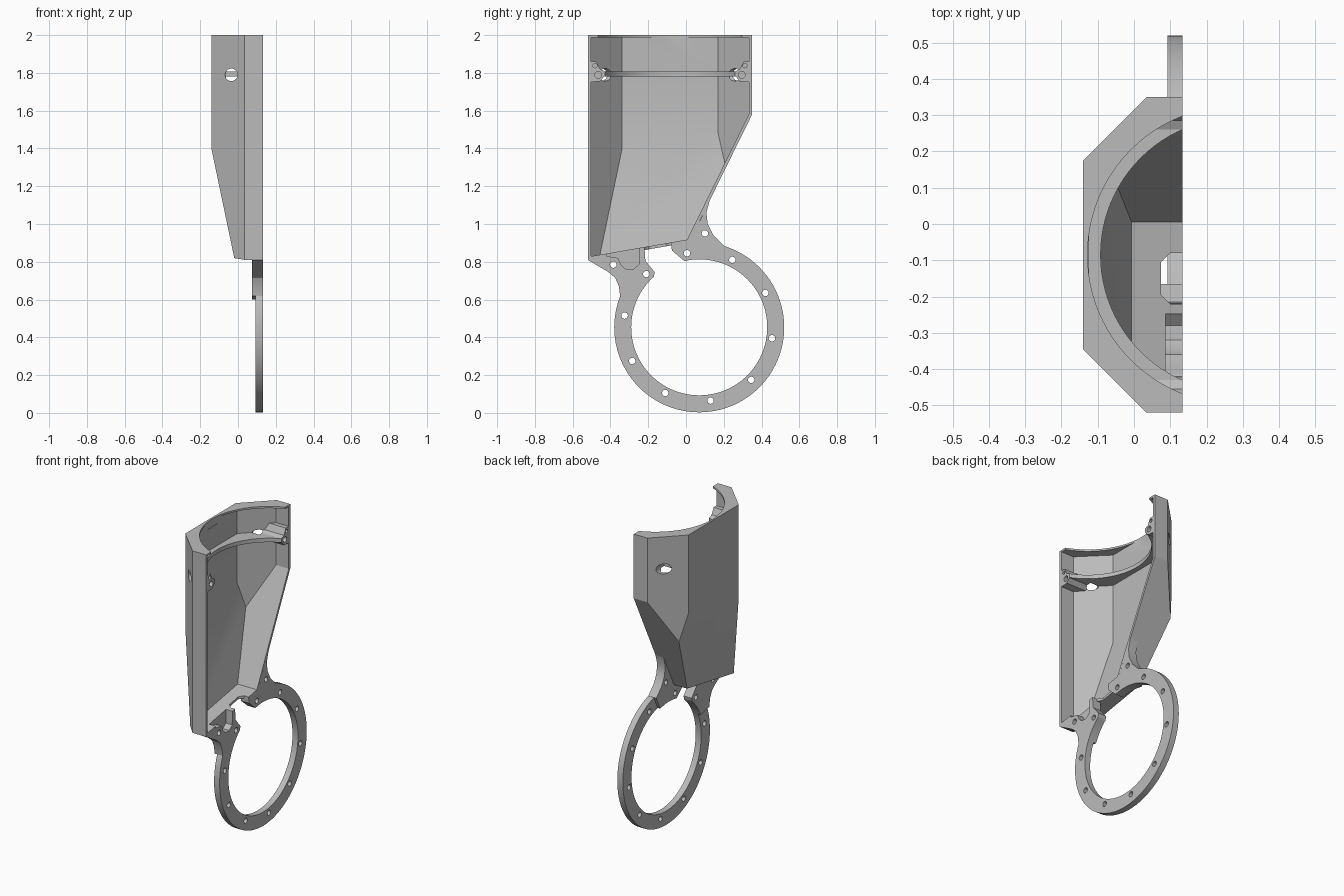
import bpy, bmesh, math
from mathutils import Vector

cube = bpy.data.objects.get("Cube")
if cube:
    bpy.data.objects.remove(cube, do_unlink=True)

GREY = (0.5, 0.5, 0.5, 1)
mat = bpy.data.materials.new("plain grey")
mat.use_nodes = True
mat.diffuse_color = GREY
mat.node_tree.nodes["Principled BSDF"].inputs["Base Color"].default_value = GREY

FACE = 0.133     # open parting face
MID = -0.085     # middle of the housing in y
WALL = 0.016


def finish(name, bm):
    bmesh.ops.recalc_face_normals(bm, faces=bm.faces)
    mesh = bpy.data.meshes.new(name)
    bm.to_mesh(mesh)
    bm.free()
    mesh.materials.append(mat)
    ob = bpy.data.objects.new(name, mesh)
    bpy.context.collection.objects.link(ob)
    return ob


def prism(name, pts, axis, lo, hi):
    """Extrude a 2D outline along an axis."""
    place = {"x": lambda a, b, h: (h, a, b),
             "y": lambda a, b, h: (a, h, b),
             "z": lambda a, b, h: (a, b, h)}[axis]
    bm = bmesh.new()
    rings = [[bm.verts.new(place(a, b, h)) for a, b in pts] for h in (lo, hi)]
    bm.faces.new(rings[0])
    bm.faces.new(rings[1])
    n = len(pts)
    for i in range(n):
        j = (i + 1) % n
        bm.faces.new((rings[0][i], rings[0][j], rings[1][j], rings[1][i]))
    return finish(name, bm)


def circle(a, b, r, n=24):
    return [(a + r * math.cos(2 * math.pi * i / n),
             b + r * math.sin(2 * math.pi * i / n)) for i in range(n)]


def boolean(target, tool, operation="DIFFERENCE"):
    mod = target.modifiers.new("bool", "BOOLEAN")
    mod.operation = operation
    mod.solver = "EXACT"
    mod.object = tool
    bpy.context.view_layer.update()
    deps = bpy.context.evaluated_depsgraph_get()
    mesh = bpy.data.meshes.new_from_object(target.evaluated_get(deps))
    target.modifiers.clear()
    target.data = mesh
    bpy.data.objects.remove(tool, do_unlink=True)


# Planes bounding the housing: point and outward normal
p1, p2, p3 = (Vector(p) for p in
              ((-0.14, -0.345, 1.395), (-0.14, 0.17, 1.485), (-0.02, -0.47, 0.82)))
slope = (p2 - p1).cross(p3 - p1).normalized()
if slope.x > 0:
    slope.negate()
PLANES = [
    (Vector((0, -0.52, 0)), Vector((0, -1, 0))),
    (Vector((0, 0.35, 0)), Vector((0, 1, 0))),
    (Vector((-0.14, 0, 0)), Vector((-1, 0, 0))),
    (Vector((-0.14, -0.345, 0)), Vector((-1, -1, 0)).normalized()),
    (Vector((-0.14, 0.175, 0)), Vector((-1, 1, 0)).normalized()),
    (p1, slope),
    (Vector((0, -0.52, 0.81)), Vector((0, 0.173, -1)).normalized()),
    (Vector((0, 0.35, 1.58)), Vector((0, 2.03, -1)).normalized()),
]


def hull(name, inset, lo, hi, front):
    """Box trimmed by all housing planes, moved inwards by inset."""
    box = prism("box", [(-1, -1), (front, -1), (front, 1), (-1, 1)], "z", lo, hi)
    bm = bmesh.new()
    bm.from_mesh(box.data)
    bpy.data.objects.remove(box, do_unlink=True)
    for co, no in PLANES:
        bmesh.ops.bisect_plane(bm, geom=bm.verts[:] + bm.edges[:] + bm.faces[:],
                               plane_co=co - no * inset, plane_no=no, clear_outer=True)
        bmesh.ops.holes_fill(bm, edges=bm.edges[:], sides=0)
    return finish(name, bm)


def both_ends(pts):
    """The outline and its mirror about the housing middle."""
    return pts, [(2 * MID - y, z) for y, z in pts]


# Housing shell with two pockets, leaving a rib and a top flange
housing = hull("housing", 0, 0.5, 2, FACE)
BOSS = [(-0.6, 1.86), (-0.475, 1.86), (-0.455, 1.82), (-0.43, 1.808),
        (-0.43, 1.785), (-0.455, 1.755), (-0.6, 1.745)]
for lo, hi in ((0.5, 1.782), (1.808, 1.988)):
    pocket = hull("pocket", WALL, lo, hi, 0.3)
    for pts in both_ends(BOSS):
        boolean(pocket, prism("boss", pts, "x", -0.5, 0.5))
    boolean(housing, pocket)

# Round bores through the rib and the flange
boolean(housing, prism("rib_bore", circle(0.285, MID, 0.377, 96), "z", 1.7, 1.9))
boolean(housing, prism("flange_bore", circle(0.282, MID, 0.41, 96), "z", 1.95, 2.1))

# Screw holes in the rib ends and round holes in the chamfers
for y, z, r in ((-0.465, 1.79, 0.018), (-0.482, 1.838, 0.011)):
    for side in (y, 2 * MID - y):
        boolean(housing, prism("screw", circle(side, z, r), "x", 0.05, 0.2))
for lo, hi in ((-0.7, -0.4), (2 * MID + 0.4, 0.5)):
    boolean(housing, prism("side_hole", circle(-0.035, 1.79, 0.033, 32), "y", lo, hi))

# Slot in the floor
boolean(housing, prism("slot", [(0.3, -0.22), (0.1, -0.22), (0.075, -0.195), (0.075, -0.105),
                                (0.1, -0.08), (0.3, -0.08)], "z", 0.7, 1))

# Mounting ring with two thicker arms reaching the housing
RING = (0.07, 0.453)
ring = prism("mounting_ring", circle(*RING, 0.45, 96), "x", 0.093, FACE)
ARMS = [
    [(-0.52, 0.81), (-0.41, 0.745), (-0.375, 0.715), (-0.355, 0.67), (-0.349, 0.62),
     (-0.25, 0.6), (-0.12, 0.8), (-0.12, 0.88)],
    [(-0.1, 0.883), (0.017, 0.903), (0.125, 1.123), (0.108, 1.06), (0.115, 1.0),
     (0.145, 0.94), (0.2, 0.885), (0.15, 0.78), (0, 0.76), (-0.1, 0.78)],
]
for pts in ARMS:
    boolean(ring, prism("arm", pts, "x", 0.075, FACE), "UNION")
boolean(ring, prism("opening", circle(*RING, 0.36, 96), "x", 0, 0.3))

# Gap between the arms
boolean(ring, prism("gap", [(-0.18, 0.68), (-0.165, 0.745), (-0.215, 0.805), (-0.225, 0.95),
                            (-0.08, 0.95), (-0.075, 0.86), (-0.01, 0.805), (-0.02, 0.7)],
                    "x", 0, 0.3))

# Scoop shared by the arm and the floor
SCOOP = [(-0.43, 0.95), (-0.42, 0.83), (-0.36, 0.82), (-0.345, 0.785), (-0.32, 0.762),
         (-0.28, 0.76), (-0.25, 0.785), (-0.245, 0.95)]
for part in (housing, ring):
    boolean(part, prism("scoop", SCOOP, "x", 0.087, 0.3))

# Bolt holes around the ring
HOLES = [(-0.325, 0.515), (-0.285, 0.275), (-0.11, 0.105), (0.13, 0.065),
         (0.345, 0.175), (0.455, 0.395), (0.42, 0.635), (0.245, 0.81),
         (0.1, 0.95), (0.005, 0.845), (-0.21, 0.735), (-0.385, 0.785)]
for y, z in HOLES:
    boolean(ring, prism("bolt", circle(y, z, 0.017), "x", 0, 0.3))

# Smooth the round surfaces, keep the flat ones crisp
bpy.ops.object.select_all(action="DESELECT")
for part in (housing, ring):
    part.select_set(True)
bpy.context.view_layer.objects.active = housing
bpy.ops.object.shade_smooth_by_angle(angle=math.radians(25))
